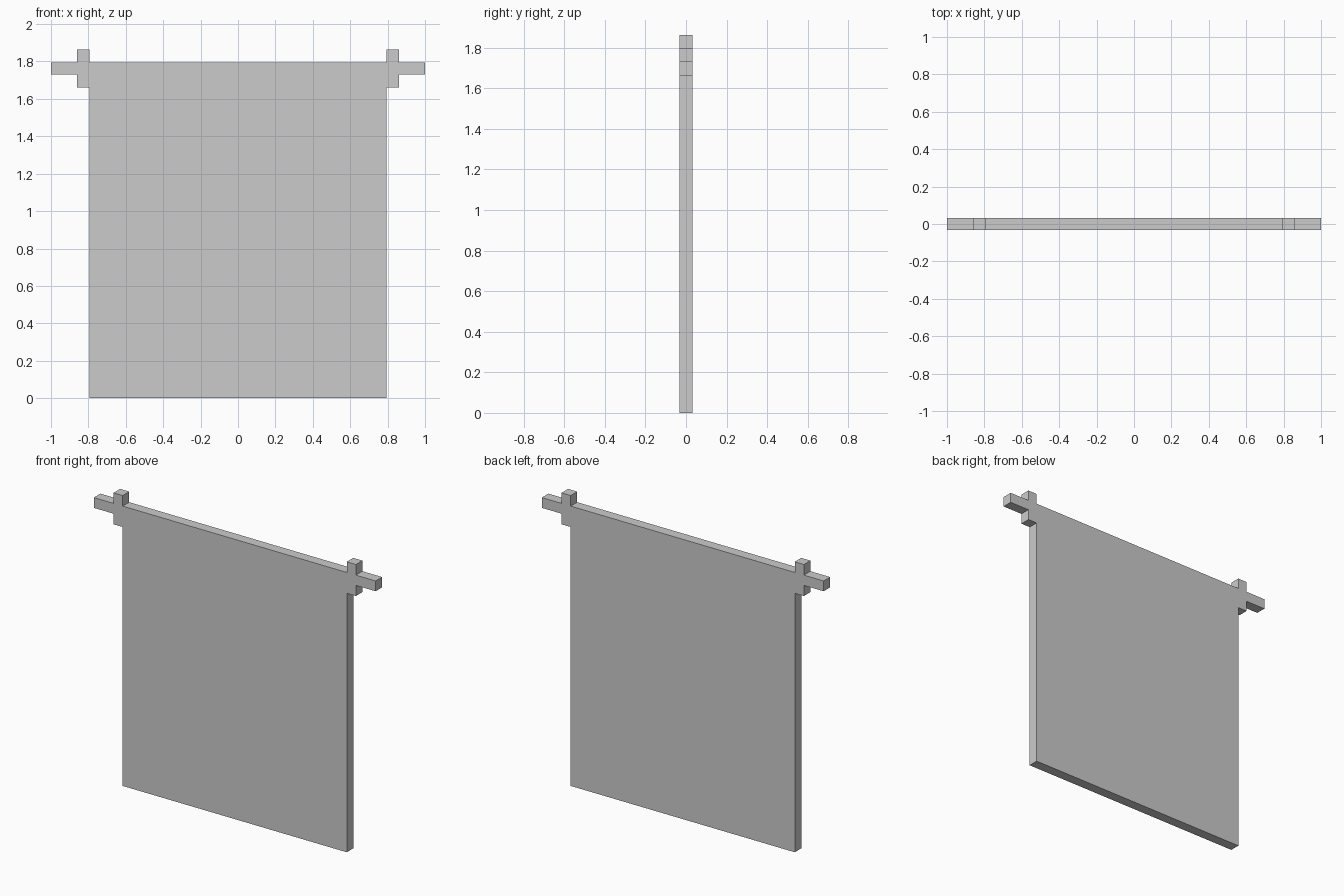
import bpy, bmesh

if "Cube" in bpy.data.objects:
    bpy.data.objects.remove(bpy.data.objects["Cube"])

T = 0.066          # thickness of every part
PANEL, CROSS = 0.795, 0.86   # half widths
Z_LOW, Z_BAR, Z_TOP, Z_TIP = 1.661, 1.729, 1.795, 1.863

# Right half of the outline, bottom to top; the left half is its mirror
half = [(PANEL, 0), (PANEL, Z_LOW), (CROSS, Z_LOW), (CROSS, Z_BAR), (1, Z_BAR),
        (1, Z_TOP), (CROSS, Z_TOP), (CROSS, Z_TIP), (PANEL, Z_TIP), (PANEL, Z_TOP)]
outline = half + [(-x, z) for x, z in reversed(half)]

# Hanging banner: flush cloth, rod and end crosspieces in one extruded outline
bm = bmesh.new()
face = bm.faces.new([bm.verts.new((x, -T / 2, z)) for x, z in outline])
ext = bmesh.ops.extrude_face_region(bm, geom=[face], use_keep_orig=True)
moved = [v for v in ext["geom"] if isinstance(v, bmesh.types.BMVert)]
bmesh.ops.translate(bm, verts=moved, vec=(0, T, 0))
bmesh.ops.recalc_face_normals(bm, faces=bm.faces)

mesh = bpy.data.meshes.new("hanging_banner")
bm.to_mesh(mesh)
bm.free()
bpy.context.collection.objects.link(bpy.data.objects.new("hanging_banner", mesh))
